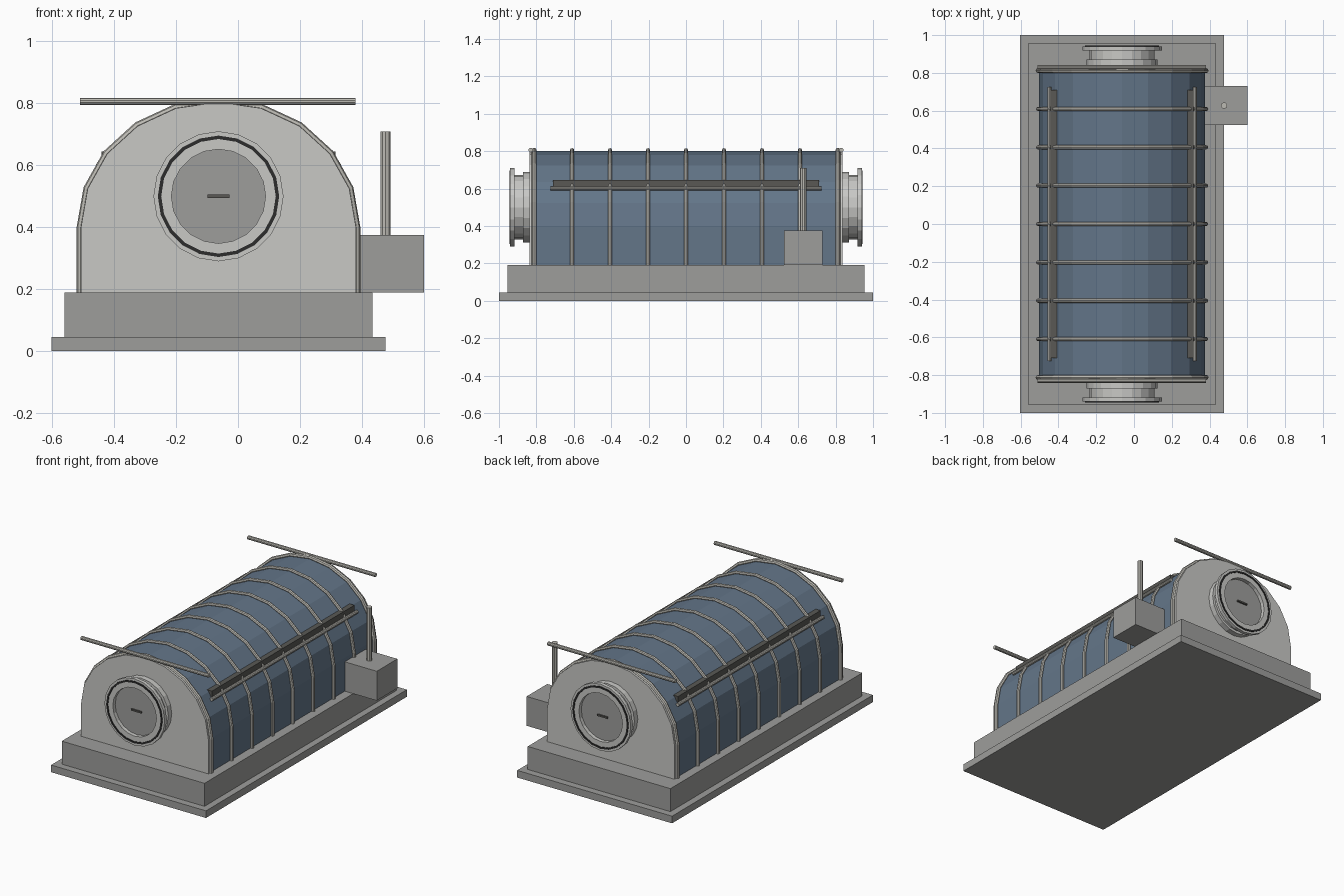
import bpy, bmesh, math
from mathutils import Vector, Matrix

cube = bpy.data.objects.get("Cube")
if cube:
    bpy.data.objects.remove(cube, do_unlink=True)

CX = -0.063      # centre line of the shelter
FLOOR = 0.19     # top of the plinth
SPRING = 0.40    # height where the arch starts


def material(name, r, g, b):
    m = bpy.data.materials.new(name)
    m.use_nodes = True
    m.diffuse_color = (r, g, b, 1)
    m.node_tree.nodes["Principled BSDF"].inputs["Base Color"].default_value = (r, g, b, 1)
    return m


CONCRETE = material("concrete grey", 0.34, 0.34, 0.33)
PANEL = material("pale grey", 0.58, 0.58, 0.56)
STEEL = material("warm steel", 0.50, 0.49, 0.45)
BLUE = material("slate blue", 0.125, 0.18, 0.25)
DARK = material("dark grey", 0.10, 0.098, 0.09)
BLACK = material("rubber black", 0.025, 0.025, 0.025)


def finish(name, bm, mat):
    bmesh.ops.recalc_face_normals(bm, faces=bm.faces)
    mesh = bpy.data.meshes.new(name)
    bm.to_mesh(mesh)
    bm.free()
    mesh.materials.append(mat)
    ob = bpy.data.objects.new(name, mesh)
    bpy.context.collection.objects.link(ob)
    return ob


def box(name, lo, hi, mat):
    lo, hi = Vector(lo), Vector(hi)
    bm = bmesh.new()
    bmesh.ops.create_cube(bm, size=1, matrix=Matrix.Translation((lo + hi) / 2)
                          @ Matrix.Diagonal((*(hi - lo), 1)))
    return finish(name, bm, mat)


def rod(name, a, b, radius, mat, sides=10):
    a, b = Vector(a), Vector(b)
    turn = (b - a).to_track_quat('Z', 'Y').to_matrix().to_4x4()
    bm = bmesh.new()
    bmesh.ops.create_cone(bm, cap_ends=True, segments=sides, radius1=radius, radius2=radius,
                          depth=(b - a).length, matrix=Matrix.Translation((a + b) / 2) @ turn)
    return finish(name, bm, mat)


def arch(grow=0.0, segments=10):
    """Straight walls with a half-round roof, as (x, z) points."""
    r, h = 0.44 + grow, 0.40 + grow
    pts = [(CX + r, FLOOR)]
    for i in range(segments + 1):
        t = math.pi * i / segments
        pts.append((CX + r * math.cos(t), SPRING + h * math.sin(t)))
    return pts + [(CX - r, FLOOR)]


def vault(name, grow, y0, y1, mat):
    bm = bmesh.new()
    face = bm.faces.new([bm.verts.new((x, y0, z)) for x, z in arch(grow)])
    out = bmesh.ops.extrude_face_region(bm, geom=[face], use_keep_orig=True)
    moved = [v for v in out["geom"] if isinstance(v, bmesh.types.BMVert)]
    bmesh.ops.translate(bm, verts=moved, vec=(0, y1 - y0, 0))
    return finish(name, bm, mat)


def rib(name, y, radius):
    """Round bar swept along the arch."""
    bm = bmesh.new()
    pts = [Vector((x, y, z)) for x, z in arch(0.005)]
    rings, sides = [], 8
    for i, p in enumerate(pts):
        d1 = (p - pts[max(i - 1, 0)]).normalized()
        d2 = (pts[min(i + 1, len(pts) - 1)] - p).normalized()
        out = Vector((0, 1, 0)).cross((d1 + d2).normalized())
        rings.append([bm.verts.new(p + radius * (out * math.cos(a) + Vector((0, math.sin(a), 0))))
                      for a in (math.tau * k / sides for k in range(sides))])
    for r1, r2 in zip(rings, rings[1:]):
        for k in range(sides):
            j = (k + 1) % sides
            bm.faces.new((r1[k], r1[j], r2[j], r2[k]))
    bm.faces.new(rings[0])
    bm.faces.new(rings[-1])
    return finish(name, bm, STEEL)


def lathe(name, profile, side, mat, sides=20):
    """Turn (radius, distance from middle) points about the port axis."""
    bm = bmesh.new()
    rings = [[bm.verts.new((CX + r * math.sin(a), side * y, 0.5 + r * math.cos(a)))
              for a in (math.tau * k / sides for k in range(sides))] for r, y in profile]
    for r1, r2 in zip(rings, rings[1:]):
        for k in range(sides):
            j = (k + 1) % sides
            bm.faces.new((r1[k], r1[j], r2[j], r2[k]))
    if profile[-1][0] < 0.16:
        bm.faces.new(rings[-1])
    return finish(name, bm, mat)


# Stepped base
box("base_slab", (-0.603, -1, 0), (0.477, 1, 0.045), CONCRETE)
box("plinth", (-0.56, -0.955, 0.045), (0.435, 0.955, FLOOR), CONCRETE)

# Vaulted shell with hoops
vault("shell", 0, -0.82, 0.82, BLUE)
for i in range(-3, 4):
    rib(f"rib_{i + 4}", i * 0.203, 0.011)

# Both ends: wall, edge hoop, crossbar and round port
for side, end in ((-1, "front"), (1, "back")):
    vault(end + "_wall", 0.004, side * 0.817, side * 0.838, PANEL)
    rib(end + "_edge_rib", side * 0.812, 0.013)
    rod(end + "_crossbar", (-0.51, side * 0.83, 0.806), (0.38, side * 0.83, 0.806), 0.012, STEEL)
    lathe(end + "_port_collar",
          [(0.188, 0.83), (0.188, 0.872), (0.172, 0.872), (0.172, 0.918), (0.21, 0.918),
           (0.21, 0.94), (0.152, 0.94), (0.152, 0.915)], side, PANEL)
    lathe(end + "_port_seal",
          [(0.196, 0.938), (0.196, 0.944), (0.185, 0.944), (0.185, 0.938)], side, BLACK)
    lathe(end + "_port_door", [(0.152, 0.905), (0.152, 0.916)], side, CONCRETE)
    box(end + "_door_handle", (CX - 0.036, side * 0.92 - 0.006, 0.495),
        (CX + 0.036, side * 0.92 + 0.006, 0.505), DARK)

# Long rails on both flanks
for side, flank in ((-1, "right"), (1, "left")):
    x = CX + side * 0.385
    rod(flank + "_rail", (x, -0.725, 0.60), (x, 0.725, 0.60), 0.011, STEEL)
    x = CX + side * 0.36
    box(flank + "_vent_strip", (x - 0.018, -0.71, 0.608), (x + 0.018, 0.71, 0.645), DARK)

# Equipment box with mast
box("equipment_box", (0.375, 0.525, FLOOR), (0.60, 0.73, 0.375), CONCRETE)
rod("mast", (0.477, 0.627, 0.37), (0.477, 0.627, 0.71), 0.017, STEEL)
